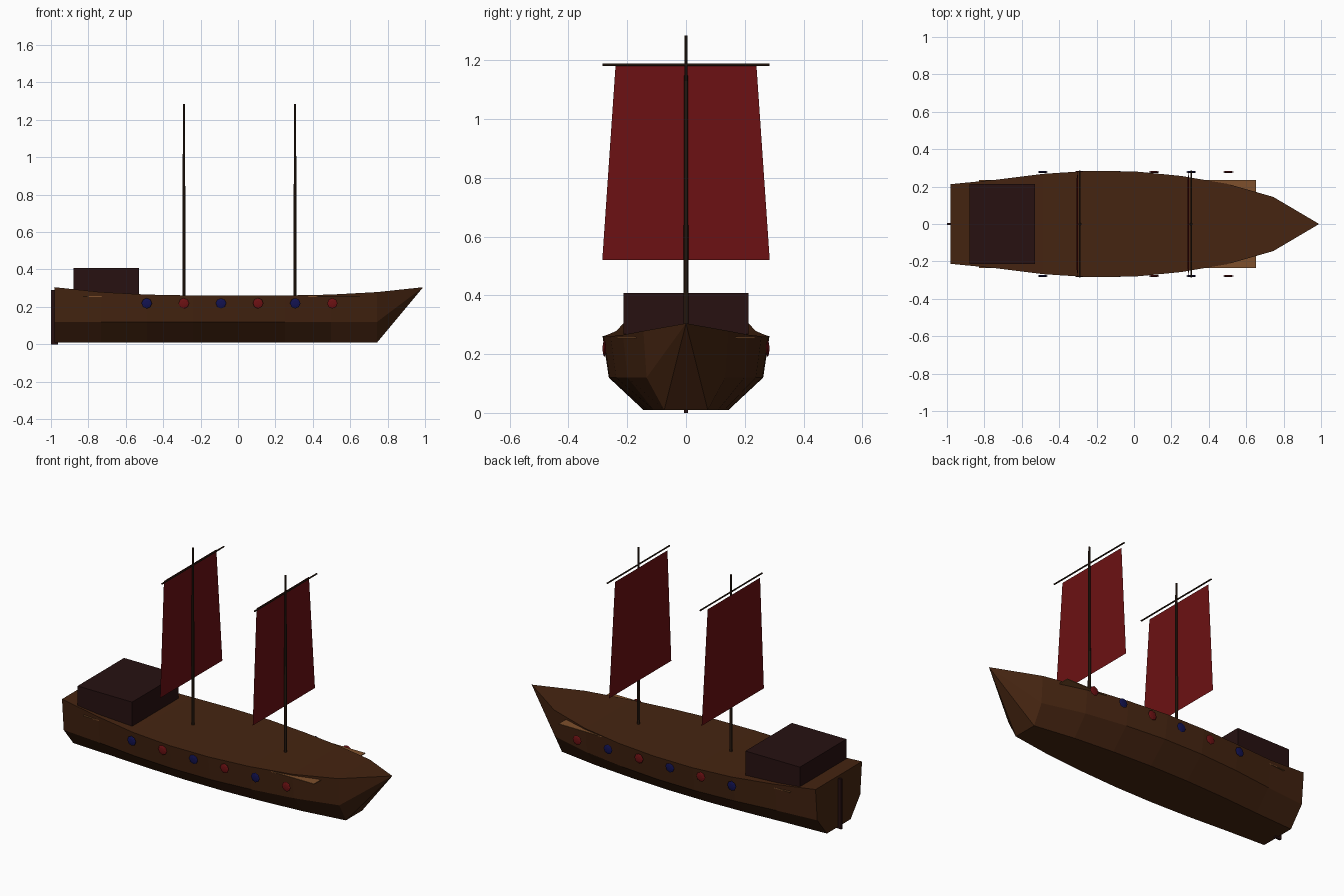
import bpy, bmesh, math
from mathutils import Matrix, Vector

if "Cube" in bpy.data.objects:
    bpy.data.objects.remove(bpy.data.objects["Cube"])


def material(name, rgb):
    m = bpy.data.materials.new(name)
    m.diffuse_color = (*rgb, 1)
    m.use_nodes = True
    m.node_tree.nodes["Principled BSDF"].inputs["Base Color"].default_value = m.diffuse_color
    return m


WOOD = material("hull brown", (0.060, 0.018, 0.0055))
DARK = material("dark cabin wood", (0.020, 0.0055, 0.0055))
SPAR = material("spar wood", (0.030, 0.014, 0.007))
TAN = material("tan deck", (0.21, 0.08, 0.025))
RED = material("red", (0.15, 0.0055, 0.0065))
BLUE = material("blue", (0.006, 0.006, 0.08))


def finish(name, bm, mat, fix=True):
    if fix:
        bmesh.ops.recalc_face_normals(bm, faces=bm.faces)
    me = bpy.data.meshes.new(name)
    bm.to_mesh(me)
    bm.free()
    me.materials.append(mat)
    ob = bpy.data.objects.new(name, me)
    bpy.context.collection.objects.link(ob)
    return ob


def box(name, lo, hi, mat):
    lo, hi = Vector(lo), Vector(hi)
    bm = bmesh.new()
    bmesh.ops.create_cube(bm, size=1, matrix=Matrix.Translation((lo + hi) / 2)
                          @ Matrix.Diagonal((*(hi - lo), 1)))
    return finish(name, bm, mat)


def rod(name, a, b, r1, r2, mat, sides=8):
    a, b = Vector(a), Vector(b)
    turn = (b - a).to_track_quat('Z', 'Y').to_matrix().to_4x4()
    bm = bmesh.new()
    bmesh.ops.create_cone(bm, cap_ends=True, segments=sides, radius1=r1, radius2=r2,
                          depth=(b - a).length,
                          matrix=Matrix.Translation((a + b) / 2) @ turn)
    return finish(name, bm, mat)


# Hull: lofted chined sections that close to a point at the bow
half_widths = [0.213, 0.237, 0.268, 0.284, 0.281, 0.257, 0.215, 0.145]
bm = bmesh.new()
rings = []
for i, w in enumerate(half_widths):
    x = -0.98 + i * 0.2463
    top = 0.26 + 0.045 * abs((i - 4) / 4) ** 3
    right = [(0.51 * w, 0.01), (0.925 * w, 0.12), (w, top)]
    section = right + [(-y, z) for y, z in reversed(right)]
    rings.append([bm.verts.new((x, y, z)) for y, z in section])
for a, b in zip(rings, rings[1:]):
    for j in range(6):
        k = (j + 1) % 6
        bm.faces.new((a[j], a[k], b[k], b[j]))
bow = bm.verts.new((0.99, 0, 0.305))
for j in range(6):
    bm.faces.new((rings[-1][j], rings[-1][(j + 1) % 6], bow))
bm.faces.new(rings[0])
finish("hull", bm, WOOD)

# Deck slab, cabin and rudder
box("deck", (-0.83, -0.235, 0.254), (0.652, 0.235, 0.2585), TAN)
box("stern_cabin", (-0.88, -0.213, 0.25), (-0.53, 0.213, 0.408), DARK)
box("rudder", (-1.0, -0.006, 0), (-0.962, 0.006, 0.29), DARK)

# Masts with yards and slightly raked sails
for label, x in (("aft", -0.289), ("fore", 0.305)):
    rod(label + "_mast", (x, 0, 0.24), (x, 0, 1.285), 0.009, 0.0055, SPAR)
    rod(label + "_yard", (x, -0.285, 1.185), (x, 0.285, 1.185), 0.0045, 0.0045, SPAR, 6)
    bm = bmesh.new()
    rows = []
    for t in (0, 0.33, 0.66, 1):
        w = 0.285 - 0.045 * t
        rows.append([bm.verts.new((x - 0.011 - 0.007 * t, s * w, 0.52 + 0.66 * t))
                     for s in (-1, 0, 1)])
    for a, b in zip(rows, rows[1:]):
        for j in range(2):
            bm.faces.new((a[j], a[j + 1], b[j + 1], b[j]))
    finish(label + "_sail", bm, RED, fix=False)

# Row of flattened shields on each side, alternating colours
for side, word in ((-1, "right"), (1, "left")):
    for i in range(6):
        bm = bmesh.new()
        place = (Matrix.Translation((-0.488 + 0.1985 * i, side * 0.278, 0.219))
                 @ Matrix.Diagonal((0.028, 0.006, 0.028, 1))
                 @ Matrix.Rotation(math.pi / 2, 4, 'X'))
        bmesh.ops.create_uvsphere(bm, u_segments=8, v_segments=6, radius=1, matrix=place)
        finish(f"{word}_shield_{i + 1}", bm, RED if i % 2 else BLUE)
